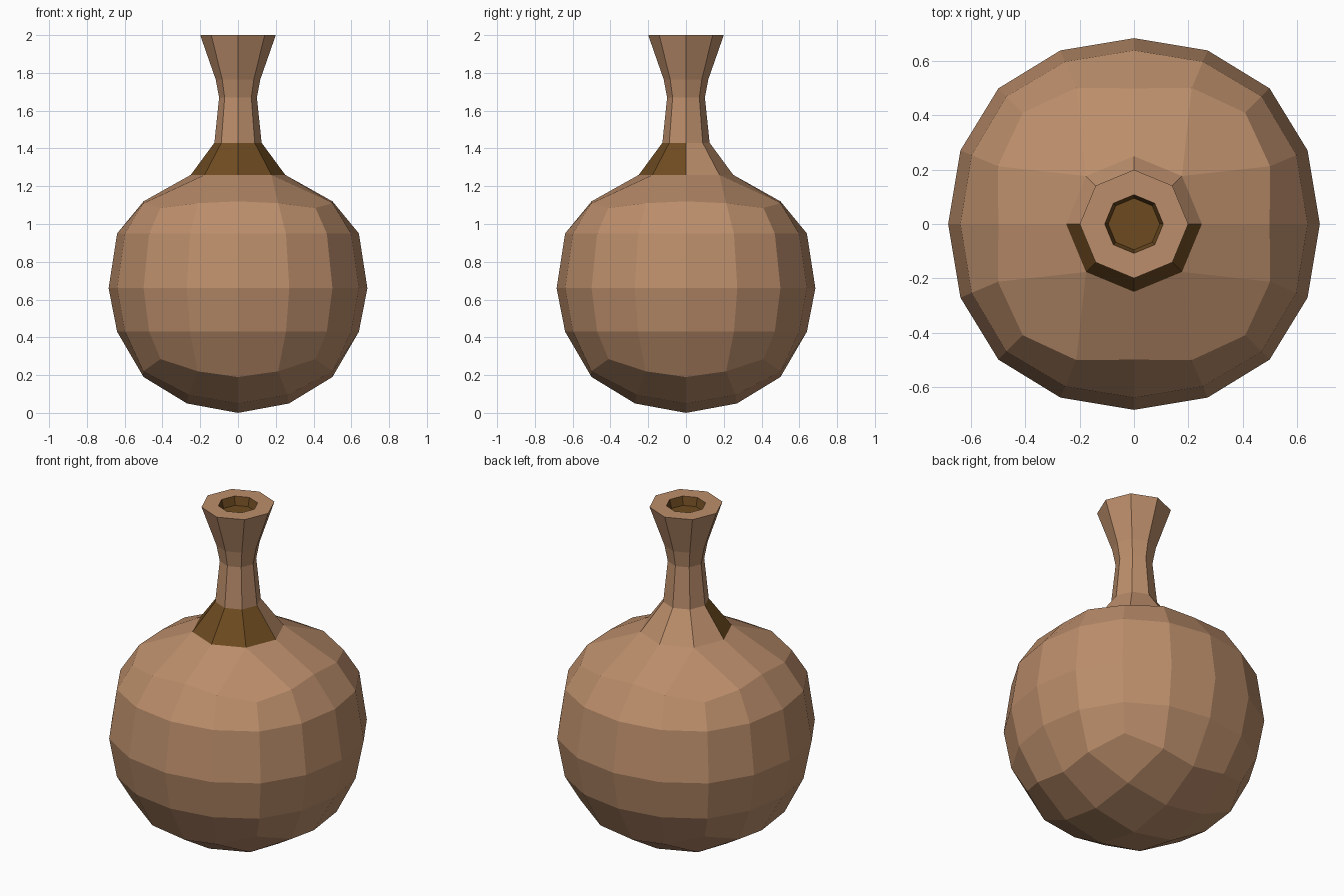
import bpy, bmesh, math

if "Cube" in bpy.data.objects:
    bpy.data.objects.remove(bpy.data.objects["Cube"])


def material(name, rgb):
    m = bpy.data.materials.new(name)
    m.diffuse_color = (*rgb, 1)
    m.use_nodes = True
    m.node_tree.nodes["Principled BSDF"].inputs["Base Color"].default_value = m.diffuse_color
    return m


clay = material("tan_clay", (0.50, 0.27, 0.147))
glaze = material("dark_brown", (0.155, 0.07, 0.015))

bm = bmesh.new()


def ring16(mid, quarter, corner):
    """Rounded-square ring; each argument is (radius, z) by position."""
    vs = []
    for i in range(16):
        r, z = (mid, quarter, corner, quarter)[i % 4]
        a = math.radians(22.5 * i)
        # quarter points lean a little toward the corners
        a += math.radians((0, 0.5, 0, -0.5)[i % 4])
        vs.append(bm.verts.new((r * math.cos(a), r * math.sin(a), z)))
    return vs


def ring8(r, z, rc=None, zc=None):
    """Octagon; rc and zc override the diagonal corners."""
    vs = []
    for i in range(8):
        rr, zz = (r, z) if i % 2 == 0 else (rc or r, zc or z)
        a = math.radians(45 * i)
        vs.append(bm.verts.new((rr * math.cos(a), rr * math.sin(a), zz)))
    return vs


def bridge(a, b, mat=lambda i: 0):
    n = len(a)
    for i in range(n):
        j = (i + 1) % n
        bm.faces.new((a[i], a[j], b[j], b[i])).material_index = mat(i)


def cap_grid(outer, inner):
    """Join a ring of 16 to a ring of 8 like the border of a 4x4 grid."""
    for k in range(4):
        o = [outer[(4 * k + i) % 16] for i in range(5)]
        m0, c, m1 = (inner[(2 * k + i) % 8] for i in range(3))
        bm.faces.new((o[0], o[1], c, m0))
        bm.faces.new((o[1], o[2], o[3], c))
        bm.faces.new((o[3], o[4], m1, c))


# round body
low = ring16((0.50, 0.19), (0.545, 0.22), (0.58, 0.285))
rows = [low,
        ring16((0.64, 0.43), (0.65, 0.43), (0.665, 0.43)),
        ring16((0.685, 0.66), (0.695, 0.66), (0.707, 0.66)),
        ring16((0.64, 0.95), (0.65, 0.95), (0.665, 0.95)),
        ring16((0.50, 1.12), (0.545, 1.11), (0.58, 1.085))]
for a, b in zip(rows, rows[1:]):
    bridge(a, b)

# base, closing on one low point
base = ring8(0.27, 0.05, 0.37, 0.095)
cap_grid(low, base)
tip = bm.verts.new((0, 0, 0))
for k in range(4):
    bm.faces.new((base[2 * k], base[2 * k + 1], base[(2 * k + 2) % 8], tip))

# shoulder and neck; the front half of the collar is dark
collar = ring8(0.25, 1.26)
cap_grid(rows[-1], collar)
neck = [collar] + [ring8(r, z) for r, z in
                   ((0.125, 1.43), (0.10, 1.67), (0.118, 1.765), (0.20, 2.0))]
bridge(neck[0], neck[1], lambda i: 1 if i >= 4 else 0)
for a, b in zip(neck[1:], neck[2:]):
    bridge(a, b)

# flat rim, dark mouth and its floor
mouth, floor = ring8(0.108, 2.0), ring8(0.095, 1.95)
bridge(neck[-1], mouth)
bridge(mouth, floor, lambda i: 1)
bm.faces.new(floor).material_index = 1

bmesh.ops.recalc_face_normals(bm, faces=bm.faces)
me = bpy.data.meshes.new("bottle")
bm.to_mesh(me)
bm.free()
me.materials.append(clay)
me.materials.append(glaze)
ob = bpy.data.objects.new("bottle", me)
bpy.context.collection.objects.link(ob)
